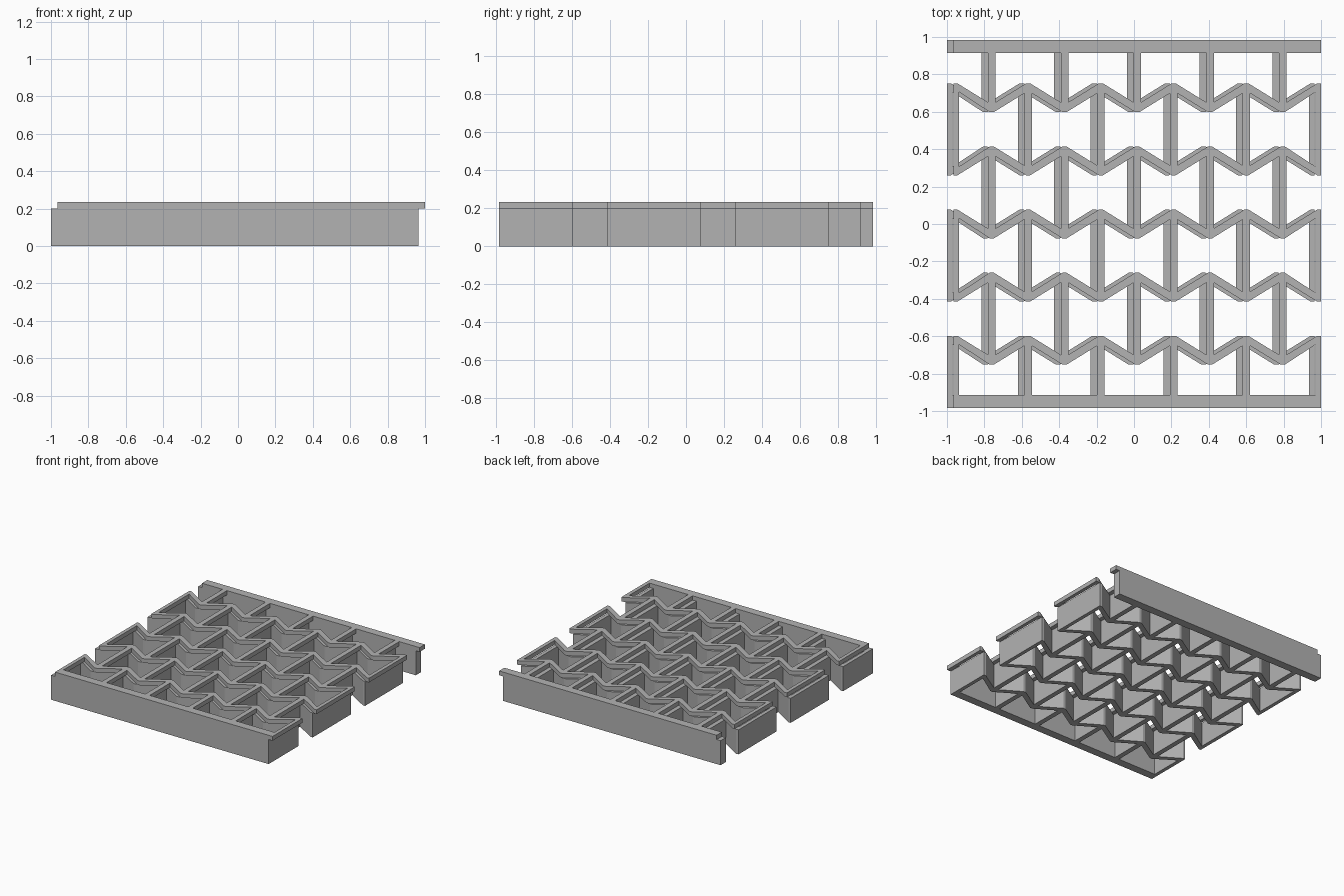
import bpy, bmesh

cube = bpy.data.objects.get("Cube")
if cube:
    bpy.data.objects.remove(cube, do_unlink=True)

grey = bpy.data.materials.new("plain grey")
grey.use_nodes = True
grey.diffuse_color = (0.45, 0.45, 0.45, 1)
grey.node_tree.nodes["Principled BSDF"].inputs["Base Color"].default_value = (0.45, 0.45, 0.45, 1)

HALF = 0.1945          # half a zigzag period
WALL = 0.04            # wall thickness
AMP = 0.06             # zigzag centreline amplitude
OUTER, INNER = 0.0775, 0.0365   # clipped outer and sharp inner corner heights
CHAMFER = 0.01         # half width of the clipped corner
SIDE = 0.9825          # half length of one layer
BAR_IN, BAR_OUT = 0.915, 0.983
ROWS = [0.675, 0.3375, 0, -0.3375, -0.675]
NODES = range(11)


def prisms(name, outlines, z0, z1):
    """Extrude flat outlines from z0 to z1 into one object."""
    bm = bmesh.new()
    for outline in outlines:
        base = bm.faces.new([bm.verts.new((x, y, z0)) for x, y in outline])
        out = bmesh.ops.extrude_face_region(bm, geom=[base], use_keep_orig=True)
        tops = [v for v in out["geom"] if isinstance(v, bmesh.types.BMVert)]
        bmesh.ops.translate(bm, verts=tops, vec=(0, 0, z1 - z0))
    bmesh.ops.recalc_face_normals(bm, faces=bm.faces)
    mesh = bpy.data.meshes.new(name)
    bm.to_mesh(mesh)
    bm.free()
    mesh.materials.append(grey)
    obj = bpy.data.objects.new(name, mesh)
    bpy.context.collection.objects.link(obj)


def rect(x0, x1, y0, y1):
    return [(x0, y0), (x1, y0), (x1, y1), (x0, y1)]


def node_x(i):
    return (i - 5) * HALF


def zigzag_outline(row):
    """Ribbon with clipped outer corners, cut square at both sides."""
    top, bottom = [], []
    for i in NODES:
        peak = (i + row) % 2 == 0
        x, s = node_x(i), 1 if peak else -1
        wide = [(x - CHAMFER, s * OUTER), (x + CHAMFER, s * OUTER)]
        if i in (0, 10):
            sharp = [(x - CHAMFER, s * INNER), (x + CHAMFER, s * INNER)]
            sharp = sharp if i == 0 else sharp[::1]
        else:
            sharp = [(x, s * INNER)]
        top += wide if peak else sharp
        bottom += sharp if peak else wide
    return [(x, y + ROWS[row]) for x, y in bottom + top[::-1]]


def build_layer(layer, shift, z0, z1):
    def add(name, outlines):
        moved = [[(x + shift, y) for x, y in o] for o in outlines]
        prisms(f"{layer}_{name}", moved, z0, z1)

    # Straight end bars
    add("back_bar", [rect(-SIDE, SIDE, BAR_IN, BAR_OUT)])
    add("front_bar", [rect(-SIDE, SIDE, -BAR_OUT, -BAR_IN)])

    # Zigzag walls across the panel
    for row in range(5):
        add(f"zigzag_wall_{row + 1}", [zigzag_outline(row)])

    # Straight webs joining neighbouring rows at alternate corners
    for gap in range(6):
        high = BAR_IN if gap == 0 else ROWS[gap - 1] + AMP
        low = -BAR_IN if gap == 5 else ROWS[gap] - AMP
        webs = []
        for i in NODES:
            if (i + gap) % 2 == 1:
                x0 = max(node_x(i) - WALL / 2, -SIDE)
                x1 = min(node_x(i) + WALL / 2, SIDE)
                webs.append(rect(x0, x1, low, high))
        add(f"webs_{gap + 1}", webs)


# Deep lower lattice and the thin offset lip on top
build_layer("lower", -0.0175, 0.0, 0.2)
build_layer("upper", 0.0175, 0.2, 0.235)
